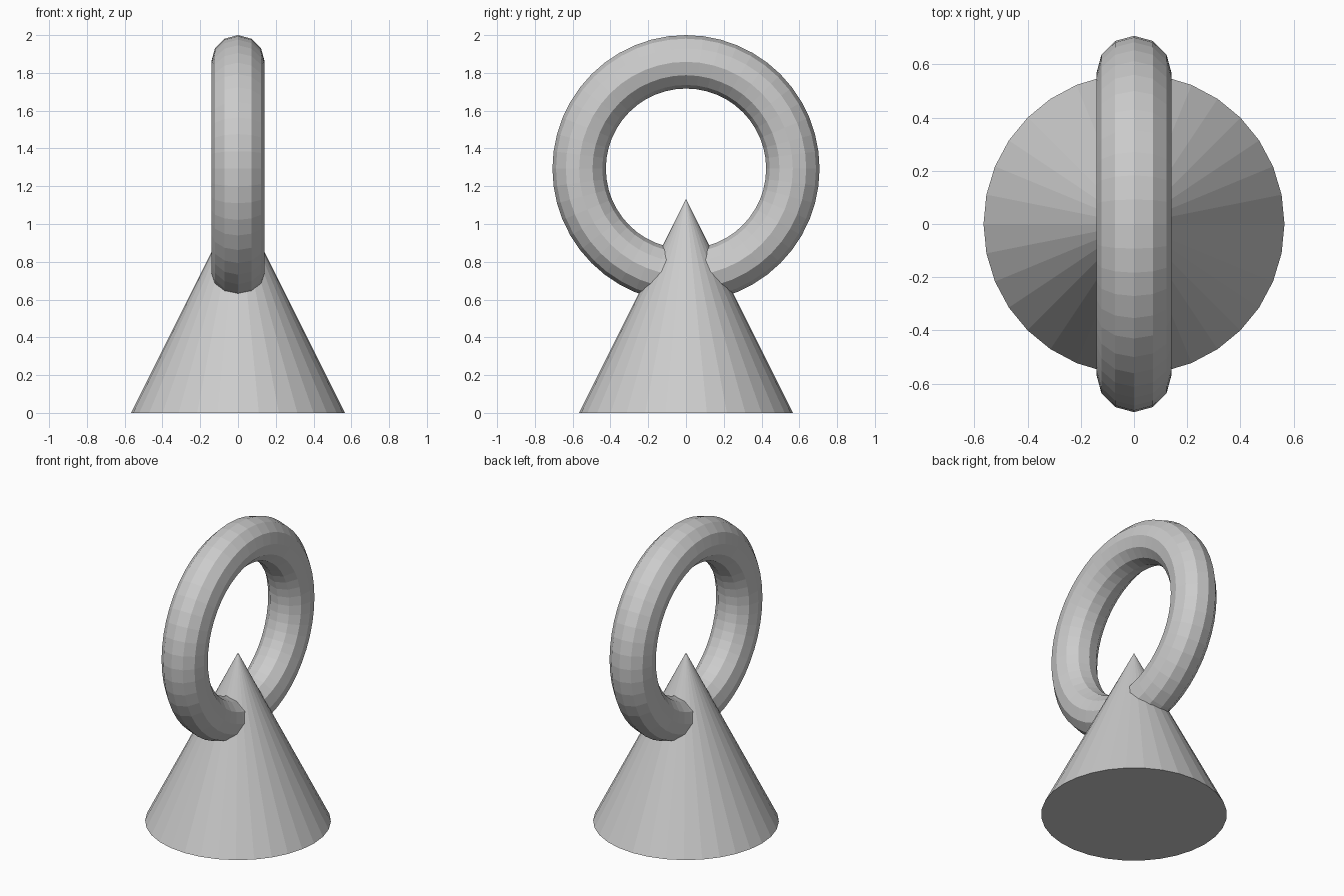
import bpy
from math import pi

if "Cube" in bpy.data.objects:
    bpy.data.objects.remove(bpy.data.objects["Cube"])

UNIT = 2 / 3.5355          # cone radius and ring major radius
MINOR = UNIT / 4           # ring tube radius

# Solid cone standing on the floor
bpy.ops.mesh.primitive_cone_add(vertices=32, radius1=UNIT, radius2=0,
                                depth=2 * UNIT, location=(0, 0, UNIT))
bpy.context.object.name = "cone_base"

# Upright ring, its axis along x, passing through the cone below its tip
bpy.ops.mesh.primitive_torus_add(major_radius=UNIT, minor_radius=MINOR,
                                 major_segments=48, minor_segments=12,
                                 location=(0, 0, 2 - UNIT - MINOR),
                                 rotation=(0, pi / 2, 0))
bpy.context.object.name = "ring"
